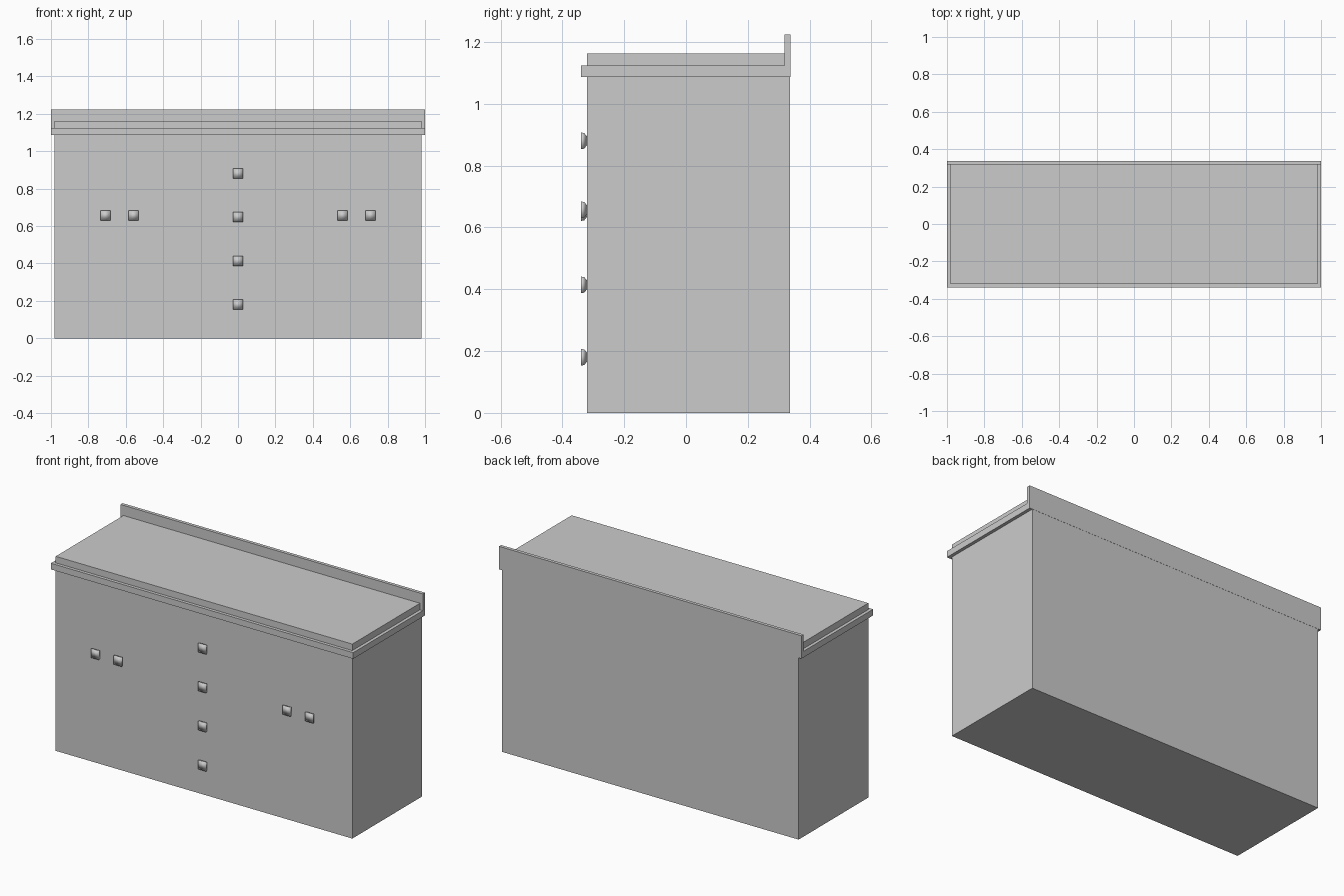
import bpy, bmesh

if "Cube" in bpy.data.objects:
    bpy.data.objects.remove(bpy.data.objects["Cube"])


def make_object(name, verts, faces, smooth=False):
    mesh = bpy.data.meshes.new(name)
    mesh.from_pydata(verts, [], faces)
    bm = bmesh.new()
    bm.from_mesh(mesh)
    bmesh.ops.recalc_face_normals(bm, faces=bm.faces)
    bm.to_mesh(mesh)
    bm.free()
    for p in mesh.polygons:
        p.use_smooth = smooth
    obj = bpy.data.objects.new(name, mesh)
    bpy.context.collection.objects.link(obj)
    return obj


def extrude_x(name, profile, half):
    """Sweep a closed (y, z) profile from x = -half to x = half."""
    n = len(profile)
    verts = [(x, y, z) for x in (-half, half) for y, z in profile]
    faces = [list(range(n)), list(range(n, 2 * n))]
    faces += [(i, (i + 1) % n, (i + 1) % n + n, i + n) for i in range(n)]
    return make_object(name, verts, faces)


def rect(y0, y1, z0, z1):
    return [(y0, z0), (y1, z0), (y1, z1), (y0, z1)]


# Cabinet body
extrude_x("cabinet_body", rect(-0.321, 0.337, 0.0, 1.087), 0.981)

# Overhanging ledge with raised back rail, one L-shaped section
extrude_x("ledge_and_back_rail",
          [(-0.34, 1.087), (0.338, 1.087), (0.338, 1.224),
           (0.318, 1.224), (0.318, 1.124), (-0.34, 1.124)], 1.0)

# Raised top panel
extrude_x("top_panel", rect(-0.321, 0.318, 1.124, 1.163), 0.981)


# Square knobs, widest at the front and tapering to the cabinet
def knob(name, x, z):
    rings = [(-0.34, 0.027), (-0.329, 0.025), (-0.321, 0.015)]
    verts = [(x + sx * h, y, z + sz * h) for y, h in rings
             for sx, sz in ((-1, -1), (1, -1), (1, 1), (-1, 1))]
    faces = [(0, 1, 2, 3), (8, 9, 10, 11)]
    for r in (0, 4):
        faces += [(r + i, r + (i + 1) % 4, r + 4 + (i + 1) % 4, r + 4 + i)
                  for i in range(4)]
    make_object(name, verts, faces, smooth=True)


# Drawer knobs down the middle
for i, z in enumerate((0.18, 0.414, 0.648, 0.88)):
    knob(f"drawer_knob_{i + 1}", 0.0, z)

# Door knobs in pairs on each side
for side, s in (("left", -1), ("right", 1)):
    for place, x in (("inner", 0.558), ("outer", 0.709)):
        knob(f"door_knob_{side}_{place}", s * x, 0.657)
